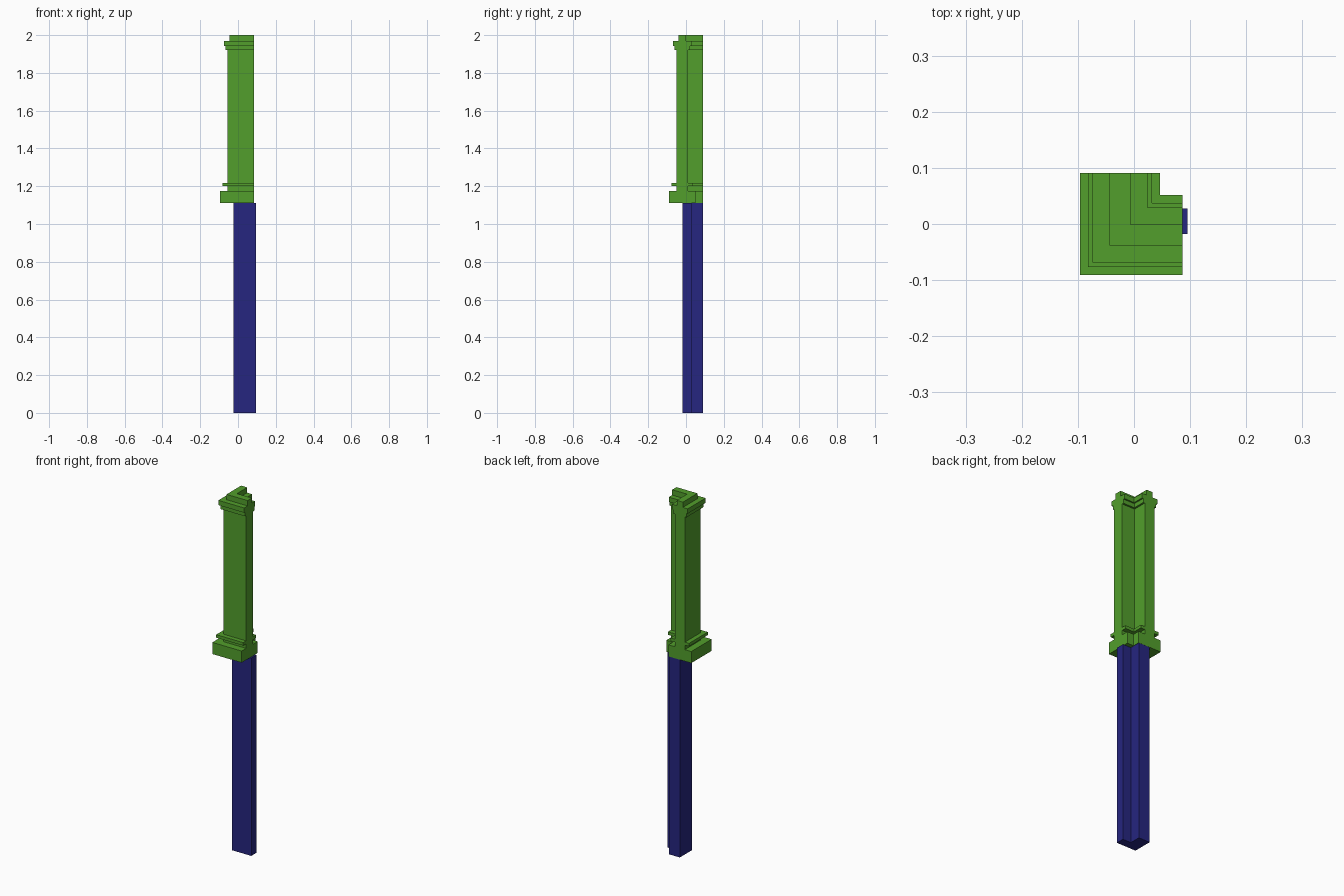
import bpy, bmesh

if "Cube" in bpy.data.objects:
    bpy.data.objects.remove(bpy.data.objects["Cube"])

def material(name, color):
    m = bpy.data.materials.new(name)
    m.diffuse_color = color
    m.use_nodes = True
    m.node_tree.nodes["Principled BSDF"].inputs["Base Color"].default_value = m.diffuse_color
    return m

def l_column(name, outer, inner, ends, profile, mat):
    # L-shaped section, offset by each profile step (grow, height)
    bm = bmesh.new()
    (ox, oy), (ix, iy), (ex, ey) = outer, inner, ends
    rings = []
    for g, z in profile:
        section = [(ox - g, oy - g), (ex, oy - g), (ex, iy + g),
                   (ix + g, iy + g), (ix + g, ey), (ox - g, ey)]
        rings.append([bm.verts.new((x, y, z)) for x, y in section])
    for a, b in zip(rings, rings[1:]):
        for i in range(6):
            j = (i + 1) % 6
            # ledges have no area on the flush arm ends
            if a[0].co.z == b[0].co.z and i in (1, 4):
                continue
            bm.faces.new((a[i], a[j], b[j], b[i]))
    bm.faces.new(rings[0][::-1])
    bm.faces.new(rings[-1])
    me = bpy.data.meshes.new(name)
    bm.to_mesh(me)
    bm.free()
    me.materials.append(mat)
    ob = bpy.data.objects.new(name, me)
    bpy.context.collection.objects.link(ob)
    return ob

green = material("green", (0.085, 0.345, 0.025, 1))
blue = material("blue", (0.019, 0.019, 0.215, 1))

# lower plain corner post
l_column("lower_post", (-0.025, -0.018), (0.044, 0.028), (0.095, 0.09),
         [(0, 0), (0, 1.11)], blue)

# upper corner pilaster: plinth, neck, base band, shaft, capital bands, top
bands = [(0.071, 1.11, 1.175), (0.031, 1.175, 1.2), (0.057, 1.2, 1.217),
         (0.031, 1.217, 1.92), (0.041, 1.92, 1.943), (0.049, 1.943, 1.97),
         (0.019, 1.97, 2.0)]
profile = [(g, z) for g, z0, z1 in bands for z in (z0, z1)]
centre = (-0.025, -0.0195)
l_column("corner_pilaster", centre, centre, (0.086, 0.0905), profile, green)
